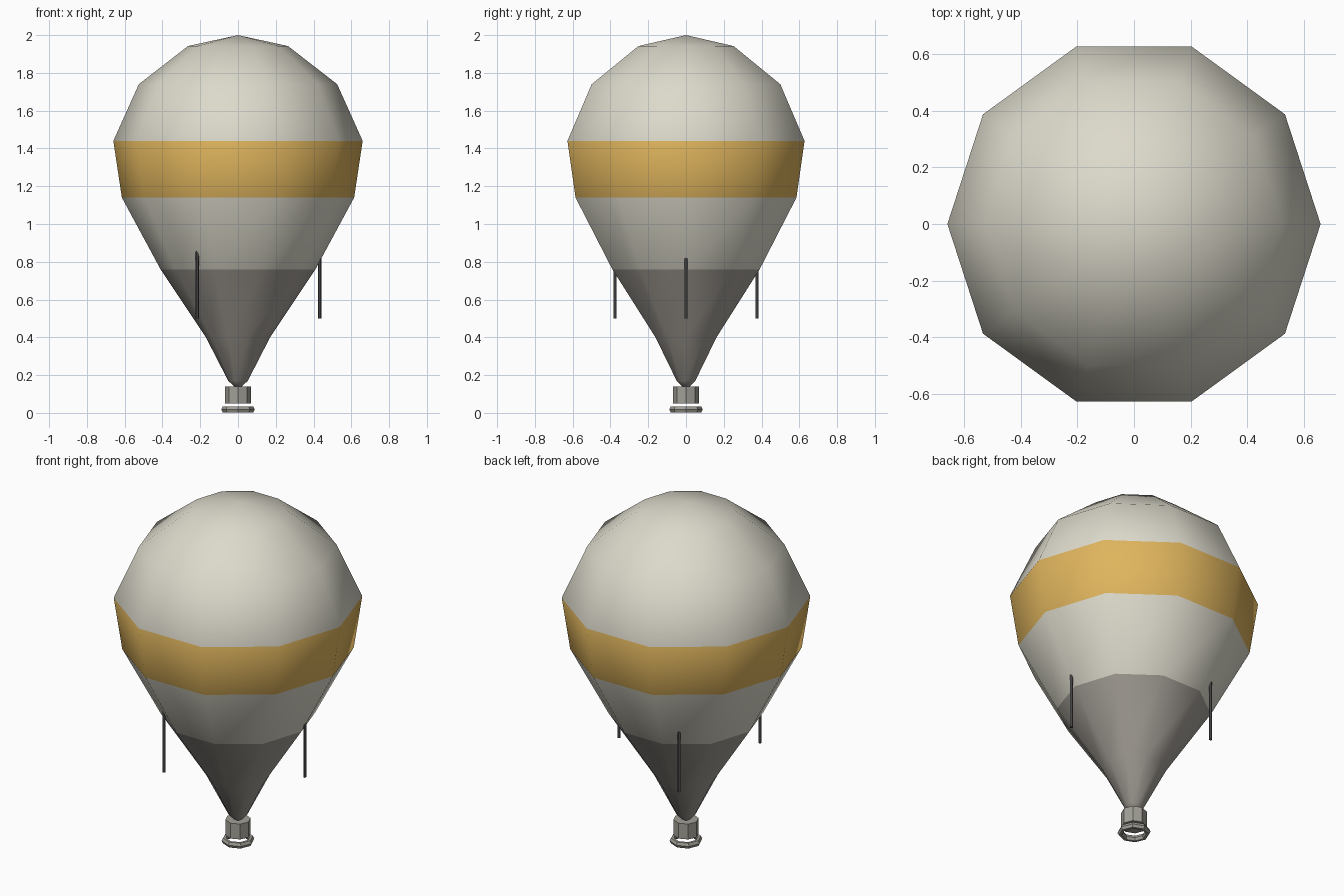
import bpy, bmesh, math

if "Cube" in bpy.data.objects:
    bpy.data.objects.remove(bpy.data.objects["Cube"])


def material(name, rgb):
    m = bpy.data.materials.new(name)
    m.diffuse_color = (*rgb, 1)
    m.use_nodes = True
    m.node_tree.nodes["Principled BSDF"].inputs["Base Color"].default_value = m.diffuse_color
    return m


CREAM = material("cream fabric", (0.72, 0.70, 0.60))
GOLD = material("gold band", (0.74, 0.46, 0.11))
TAUPE = material("taupe skirt", (0.36, 0.335, 0.30))
STEEL = material("dark steel", (0.09, 0.09, 0.09))
COLLAR = material("grey collar", (0.36, 0.35, 0.31))


def lathe(name, profile, sides, mats, pick=lambda z: 0, closed=False, smooth=None):
    """Spin (radius, z) points, listed bottom to top on the outside, about z."""
    bm = bmesh.new()
    rings = []
    for r, z in profile:
        n = 1 if r == 0 else sides
        rings.append([bm.verts.new((r * math.cos(math.tau * i / sides),
                                    r * math.sin(math.tau * i / sides), z)) for i in range(n)])
    pairs = list(zip(rings, rings[1:]))
    if closed:
        pairs.append((rings[-1], rings[0]))
    for a, b in pairs:
        for i in range(sides):
            j = (i + 1) % sides
            quad = [a[i % len(a)], a[j % len(a)], b[j % len(b)], b[i % len(b)]]
            f = bm.faces.new(list(dict.fromkeys(quad)))
            f.material_index = pick(f.calc_center_median().z)
    bmesh.ops.recalc_face_normals(bm, faces=bm.faces)
    me = bpy.data.meshes.new(name)
    bm.to_mesh(me)
    bm.free()
    for m in mats:
        me.materials.append(m)
    ob = bpy.data.objects.new(name, me)
    bpy.context.collection.objects.link(ob)
    if smooth:
        me.shade_smooth()
    return ob


# Ten-sided envelope: taupe skirt, cream body, gold band
lathe("envelope",
      [(0, 0.135), (0.02, 0.14), (0.052, 0.17), (0.17, 0.40), (0.41, 0.76), (0.615, 1.14),
       (0.66, 1.44), (0.525, 1.74), (0.265, 1.942), (0, 2.0)],
      10, [CREAM, GOLD, TAUPE],
      lambda z: 2 if z < 0.76 else 1 if 1.14 < z < 1.44 else 0, smooth=True)

# Eight-sided collar under the envelope
lathe("collar", [(0, 0.05), (0.068, 0.05), (0.068, 0.14), (0, 0.14)], 8, [COLLAR])

# Open ring at the bottom
lathe("bottom_ring",
      [(0.073 + 0.015 * math.cos(math.tau * k / 6), 0.018 + 0.018 * math.sin(math.tau * k / 6))
       for k in range(6)], 8, [COLLAR], closed=True)

# Three hanging rods
for k in range(3):
    a = math.tau * k / 3
    rod = lathe(f"hanging_rod_{k + 1}", [(0, 0.50), (0.009, 0.50), (0.009, 0.90), (0, 0.90)], 6, [STEEL])
    rod.location = (0.433 * math.cos(a), 0.433 * math.sin(a), 0)
